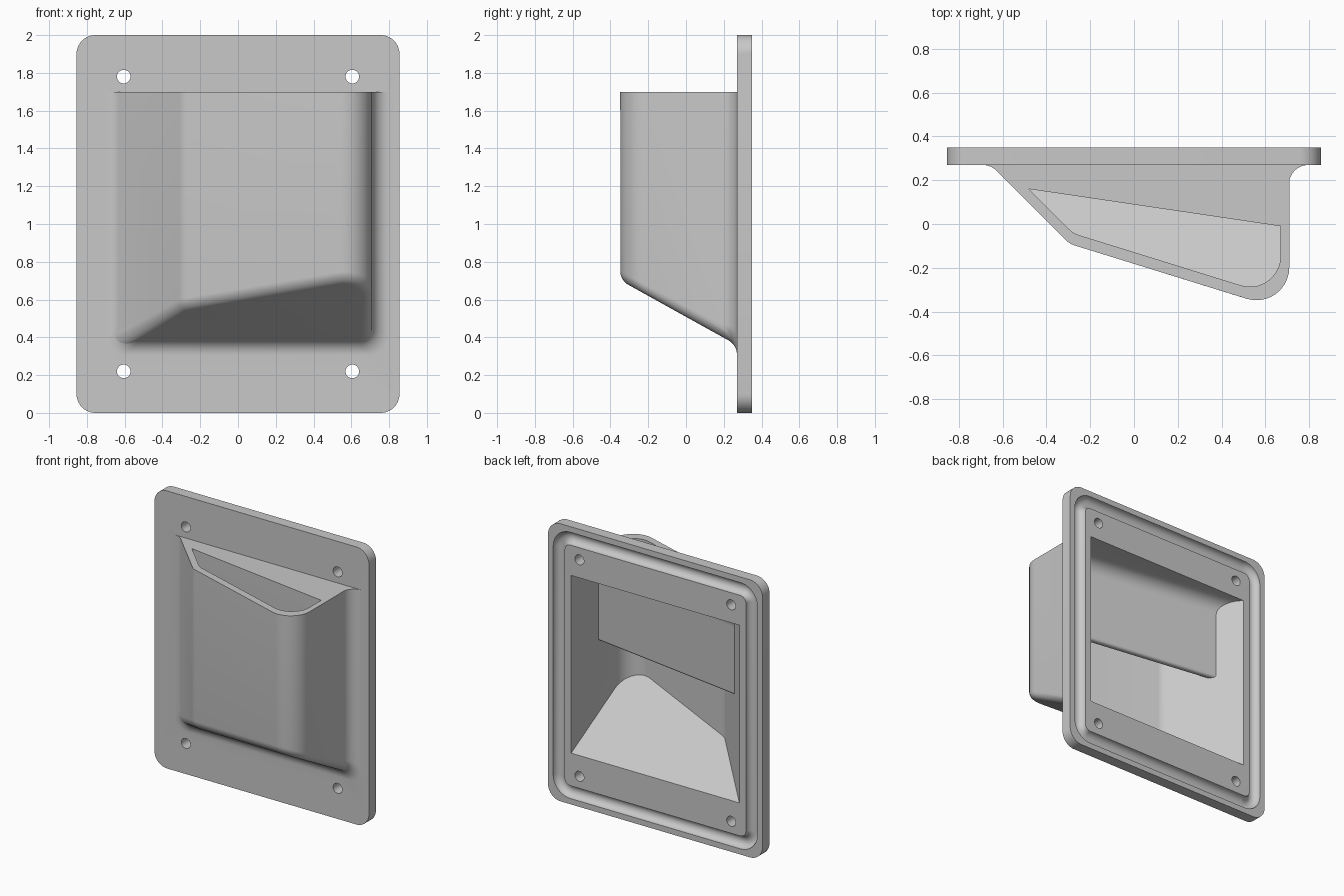
import bpy, bmesh, math
from mathutils import Vector

cube = bpy.data.objects.get("Cube")
if cube:
    bpy.data.objects.remove(cube, do_unlink=True)

grey = bpy.data.materials.new("plain_grey")
grey.use_nodes = True
GREY = (0.58, 0.58, 0.58, 1)
grey.diffuse_color = GREY
grey.node_tree.nodes["Principled BSDF"].inputs["Base Color"].default_value = GREY

FRONT, BACK = 0.27, 0.35      # plate faces
TOP = 1.70                    # top of the hood
SLOPE = 0.555                 # slope of the hood floor


def loft(name, rings, cyclic=False, bevel=None):
    """Skin equal-length rings; cap the ends unless cyclic."""
    bm = bmesh.new()
    loops = [[bm.verts.new(p) for p in ring] for ring in rings]
    pairs = list(zip(loops, loops[1:]))
    if cyclic:
        pairs.append((loops[-1], loops[0]))
    else:
        bm.faces.new(loops[0])
        bm.faces.new(loops[-1])
    for a, b in pairs:
        for i in range(len(a)):
            j = (i + 1) % len(a)
            bm.faces.new((a[i], a[j], b[j], b[i]))
    bmesh.ops.recalc_face_normals(bm, faces=bm.faces)
    if bevel:
        # round the first ring, leaving its rear edge sharp
        first = set(loops[0])
        rear = max(v.co.y for v in first) - 0.001
        edges = [e for e in bm.edges if set(e.verts) <= first
                 and not all(v.co.y > rear for v in e.verts)]
        bmesh.ops.bevel(bm, geom=edges, offset=bevel, segments=6, profile=0.5,
                        affect='EDGES', clamp_overlap=False)
    mesh = bpy.data.meshes.new(name)
    bm.to_mesh(mesh)
    bm.free()
    mesh.materials.append(grey)
    obj = bpy.data.objects.new(name, mesh)
    bpy.context.collection.objects.link(obj)
    return obj


def rounded(corners, seg=10):
    """Outline through (x, y, radius) corners, with arcs at the corners."""
    out = []
    for i, (x, y, r) in enumerate(corners):
        p = Vector((x, y))
        if not r:
            out.append(p)
            continue
        a = (Vector(corners[i - 1][:2]) - p).normalized()
        b = (Vector(corners[(i + 1) % len(corners)][:2]) - p).normalized()
        half = a.angle(b) / 2
        centre = p + (a + b).normalized() * (r / math.sin(half))
        start = p + a * (r / math.tan(half)) - centre
        end = p + b * (r / math.tan(half)) - centre
        turn = math.pi - 2 * half
        for k in range(seg + 1):
            t = k / seg
            out.append(centre + (start * math.sin((1 - t) * turn)
                                 + end * math.sin(t * turn)) / math.sin(turn))
    return out


def plate_ring(half_x, half_z, r, y):
    box = [(sx * half_x, 1 + sz * half_z, r)
           for sx, sz in ((-1, -1), (1, -1), (1, 1), (-1, 1))]
    return [(p.x, y, p.y) for p in rounded(box)]


def prism(name, corners, floor, top, bevel=None):
    pts = rounded(corners)
    return loft(name, [[(p.x, p.y, floor(p.y)) for p in pts],
                       [(p.x, p.y, top) for p in pts]], bevel=bevel)


def combine(target, tool, operation):
    mod = target.modifiers.new(operation, 'BOOLEAN')
    mod.object, mod.operation, mod.solver = tool, operation, 'EXACT'
    bpy.context.view_layer.objects.active = target
    bpy.ops.object.modifier_apply(modifier=mod.name)
    bpy.data.objects.remove(tool, do_unlink=True)


# Mounting plate
vent = loft("vent_hood_plate", [plate_ring(0.855, 1, 0.1, y) for y in (FRONT, BACK)])

# Hood body with rounded lower edge
hood = prism("hood", [(-0.685, 0.30, 0), (-0.294, -0.091, 0.1),
                      (0.71, -0.402, 0.15), (0.71, 0.30, 0)],
             lambda y: 0.37 + (0.25 - y) * SLOPE, TOP, bevel=0.045)
combine(vent, hood, 'UNION')

# Concave flare where the hood meets the plate
R = 0.09
rings = []
for k in range(-1, 13):
    t = R * (1 - math.cos(math.pi / 2 * max(k, 0) / 12))
    y = FRONT - t if k >= 0 else FRONT + 0.02
    rise = math.sqrt(max(0, R * R - (R - t) ** 2))
    left = -0.692 + rise if t < 0.026 else -0.653 + t
    low = 0.306 + rise if t < 0.046 else 0.361 + t * SLOPE
    right = 0.708 + R - rise
    r = 0.06 + 0.04 * (1 - t / R)
    outline = rounded([(left, TOP, 0), (left, low, r), (right, low, r), (right, TOP, 0)])
    rings.append([(p.x, y, p.y) for p in outline])
combine(vent, loft("flare", rings), 'UNION')

# Rounded seal groove on the rear face
g = 0.046
groove = loft("groove", [plate_ring(0.768 + g * math.cos(a), 0.913 + g * math.cos(a),
                                    0.09 + g * math.cos(a), BACK + g * math.sin(a))
                         for a in (math.tau * k / 24 for k in range(24))], cyclic=True)
combine(vent, groove, 'DIFFERENCE')

# Screw holes
for x in (-0.605, 0.605):
    for z in (0.22, 1.78):
        circle = [(math.tau * k / 32) for k in range(32)]
        hole = loft("hole", [[(x + 0.036 * math.cos(a), y, z + 0.036 * math.sin(a))
                              for a in circle] for y in (0.2, 0.4)])
        combine(vent, hole, 'DIFFERENCE')

# Inner cavity, open at the rear and at the top
cavity = prism("cavity", [(-0.77, 0.45, 0), (-0.277, -0.043, 0.1),
                          (0.67, -0.337, 0.14), (0.67, 0.45, 0)],
               lambda y: 0.37 + (BACK - y) * SLOPE, 1.9)

# Hanging baffle and ceiling, kept out of the cavity
start, end = Vector((0.67, -0.01)), Vector((-0.48, 0.16))
along = (end - start).normalized()
behind = Vector((-along.y, along.x))
if behind.y < 0:
    behind = -behind
section = rounded([(0, 2.1, 0), (0, 1.06, 0.02), (0.05, 1.06, 0.02),
                   (0.05, 1.65, 0.1), (0.9, 1.65, 0), (0.9, 2.1, 0)])
baffle_rings = []
for base in (start - along * 0.5, end + along * 0.7):
    baffle_rings.append([(*(base + behind * p.x), p.y) for p in section])
combine(cavity, loft("baffle", baffle_rings), 'DIFFERENCE')
combine(vent, cavity, 'DIFFERENCE')

# Smooth curves, crisp edges
bpy.ops.object.select_all(action='DESELECT')
vent.select_set(True)
bpy.context.view_layer.objects.active = vent
bpy.ops.object.shade_smooth_by_angle(angle=math.radians(30))
